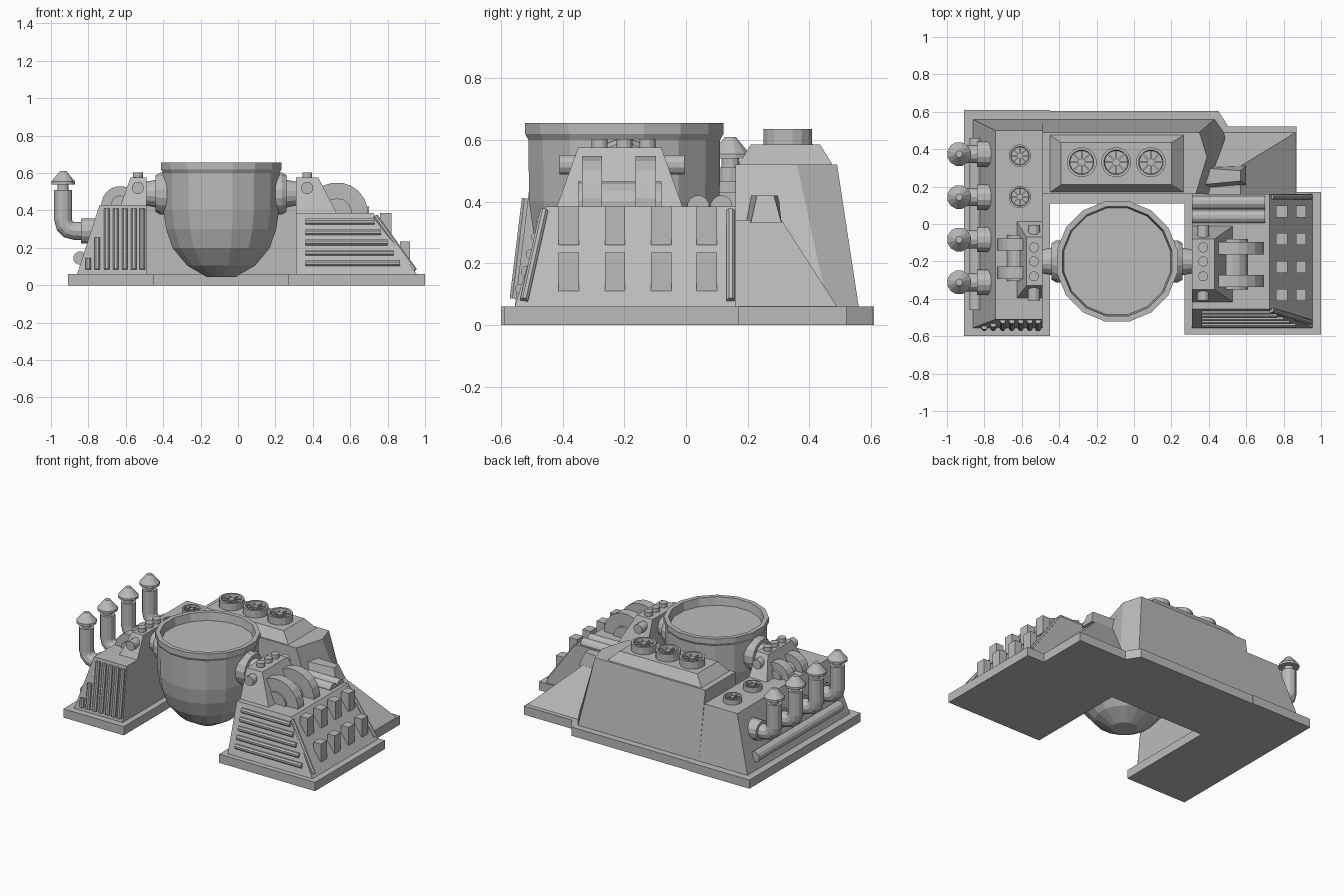
import bpy, bmesh, math
from mathutils import Vector, Matrix

if "Cube" in bpy.data.objects:
    bpy.data.objects.remove(bpy.data.objects["Cube"])

grey = bpy.data.materials.new("plain grey")
grey.diffuse_color = (0.5, 0.5, 0.5, 1)
grey.use_nodes = True
grey.node_tree.nodes["Principled BSDF"].inputs["Base Color"].default_value = grey.diffuse_color


def finish(name, bm):
    bmesh.ops.recalc_face_normals(bm, faces=bm.faces)
    me = bpy.data.meshes.new(name)
    bm.to_mesh(me)
    bm.free()
    me.materials.append(grey)
    ob = bpy.data.objects.new(name, me)
    bpy.context.collection.objects.link(ob)
    return ob


def loft(name, low, high, z0, z1):
    """Solid between two outlines with equal point counts."""
    bm = bmesh.new()
    a = [bm.verts.new((x, y, z0)) for x, y in low]
    b = [bm.verts.new((x, y, z1)) for x, y in high]
    n = len(a)
    bm.faces.new(a)
    bm.faces.new(b)
    for i in range(n):
        j = (i + 1) % n
        bm.faces.new((a[i], a[j], b[j], b[i]))
    return finish(name, bm)


def rect(x0, x1, y0, y1):
    return [(x0, y0), (x1, y0), (x1, y1), (x0, y1)]


def box(name, x0, x1, y0, y1, z0, z1):
    return loft(name, rect(x0, x1, y0, y1), rect(x0, x1, y0, y1), z0, z1)


def lathe(name, profile, loc, axis=(0, 0, 1), segs=16):
    """Turn (radius, height) points about an axis; ends are capped."""
    bm = bmesh.new()
    rings = []
    for r, h in profile:
        rings.append([bm.verts.new((r * math.cos(2 * math.pi * (k + .5) / segs),
                                    r * math.sin(2 * math.pi * (k + .5) / segs), h))
                      for k in range(segs)])
    for p, q in zip(rings, rings[1:]):
        for k in range(segs):
            j = (k + 1) % segs
            bm.faces.new((p[k], p[j], q[j], q[k]))
    bm.faces.new(rings[0])
    bm.faces.new(rings[-1])
    ob = finish(name, bm)
    rot = Vector((0, 0, 1)).rotation_difference(Vector(axis)).to_matrix().to_4x4()
    ob.data.transform(Matrix.Translation(loc) @ rot)
    return ob


def rod(name, a, b, r, segs=12):
    a, b = Vector(a), Vector(b)
    return lathe(name, [(r, 0), (r, (b - a).length)], a, (b - a).normalized(), segs)


def fan(name, x, y, z, r, h):
    lathe(name + "_ring", [(r, -.02), (r, h), (r * .82, h), (r * .78, h * .3)], (x, y, z), segs=16)
    lathe(name + "_hub", [(r * .25, 0), (r * .25, h * .9)], (x, y, z), segs=10)
    for k in range(8):
        t = math.pi * k / 4
        blade = box(name + "_blade", 0, r * .85, -r * .05, r * .05, h * .2, h * .75)
        blade.data.transform(Matrix.Translation((x, y, z)) @ Matrix.Rotation(t, 4, 'Z'))


# Base slabs
box("left_base", -.91, -.45, -.6, .61, 0, .06)
box("right_base", .27, 1, -.59, .17, 0, .06)
back = [(-.45, .11), (.87, .11), (.87, .52), (.505, .52), (.45, .605), (-.45, .605)]
loft("back_base", back, back, 0, .06)

# Main sloped housings
loft("left_housing", rect(-.86, -.49, -.555, .56), rect(-.74, -.49, -.51, .5), .06, .43)
loft("right_housing", rect(.31, .955, -.555, .16), rect(.31, .725, -.455, .16), .06, .385)
loft("back_housing", [(-.49, .16), (.5, .16), (.5, .46), (.43, .56), (-.49, .56)],
     [(-.49, .16), (.33, .16), (.39, .36), (.35, .49), (-.49, .49)], .06, .52)
loft("back_roof", rect(-.45, .265, .17, .475), rect(-.39, .2, .21, .435), .52, .585)
loft("corner_housing", rect(.4, .865, .16, .49), rect(.35, .57, .16, .31), .06, .34)
loft("corner_duct", [(.36, .19), (.6, .21), (.6, .31), (.36, .31)],
     [(.36, .21), (.57, .23), (.57, .285), (.36, .3)], .33, .42)

# Roof fans
for x in (-.28, -.095, .09):
    fan("roof_fan", x, .33, .585, .08, .05)
for y in (.365, .145):
    fan("left_fan", -.61, y, .43, .06, .035)

# Ladle pot with shallow filling
CX, CY = -.09, -.2
lathe("pot", [(.08, .045), (.185, .105), (.265, .2), (.3, .3), (.315, .4), (.317, .6),
              (.328, .62), (.328, .655), (.298, .655), (.29, .6)], (CX, CY, 0))

# Pivots, supports and winding wheels on both sides
for s in (1, -1):
    lathe("pivot", [(.115, .29), (.115, .325), (.1, .35), (.075, .35), (.06, .43)],
          (CX, CY, .49), (s, 0, 0))
loft("right_support", rect(.31, .53, -.42, -.01), rect(.31, .43, -.35, -.08), .38, .575)
loft("left_support", rect(-.63, -.49, -.4, .02), rect(-.575, -.49, -.33, -.07), .42, .575)
for x in (.37, -.535):
    rod("support_pin", (x, -.41, .52), (x, -.005, .52), .033)
    for y in (-.125, -.2, -.28):
        rod("support_stud", (x, y, .57), (x, y, .603), .027)
for x, z, r, hub, ys in ((.53, .385, .165, .08, (-.305, -.13)),
                         (-.63, .43, .1, .05, (-.26, -.11))):
    for y in ys:
        rod("wheel", (x, y - .033, z), (x, y + .033, z), r, 20)
    rod("wheel_drum", (x, ys[0] - .045, z), (x, ys[1] + .05, z), hub, 14)

# Roof pipes on the right housing
for y in (.115, .04):
    rod("roof_pipe", (.31, y, .385), (.7, y, .385), .036)

# Exhaust stacks and the long side pipe
for y in (.374, .144, -.083, -.312):
    rod("stack_collar", (-.84, y, .29), (-.76, y, .29), .068, 14)
    # bent pipe: rings swept from horizontal through a quarter turn to vertical
    bm = bmesh.new()
    path = [(-.8, .29, 0)] + [(-.875 - .06 * math.sin(t), .35 - .06 * math.cos(t), t)
                              for t in (0, math.pi / 6, math.pi / 3, math.pi / 2)] + [(-.935, .51, math.pi / 2)]
    last = None
    for px, pz, t in path:
        ring = []
        for k in range(12):
            a = 2 * math.pi * k / 12
            u = .048 * math.cos(a)
            ring.append(bm.verts.new((px - u * math.sin(t), y + .048 * math.sin(a), pz - u * math.cos(t))))
        if last:
            for k in range(12):
                j = (k + 1) % 12
                bm.faces.new((last[k], last[j], ring[j], ring[k]))
        else:
            bm.faces.new(ring)
        last = ring
    bm.faces.new(last)
    finish("stack_pipe", bm)
    lathe("stack_cap", [(.03, .5), (.03, .54), (.065, .54), (.065, .555), (.018, .61)],
          (-.935, y, 0), segs=12)
rod("side_pipe", (-.845, -.46, .145), (-.845, .46, .145), .036)

# Upright vent bars on the left front
def left_y(z):
    return -.555 + (z - .06) * .045 / .37

for x, top in ((-.8, .145), (-.753, .255), (-.702, .41), (-.653, .41), (-.605, .41), (-.557, .41), (-.513, .41)):
    rod("vent_bar", (x, left_y(.085) - .005, .085), (x, left_y(top) - .005, top), .016, 8)

# Level vent bars on the right front
for i in range(5):
    z = .34 - i * .0555
    y = -.555 + (z - .06) * .1 / .325
    rod("louvre_bar", (.36, y, z), (.73 + i * .034, y, z), .017, 8)

# Vent boxes and edge rods on the right slope
for y in (-.38, -.23, -.08, .067):
    box("vent_box", .76, .82, y - .033, y + .033, .26, .385)
    box("vent_box", .865, .92, y - .033, y + .033, .11, .235)
for y0, y1 in ((-.525, -.46), (.145, .145)):
    rod("edge_rod", (.945, y0, .08), (.735, y1, .37), .014, 8)
